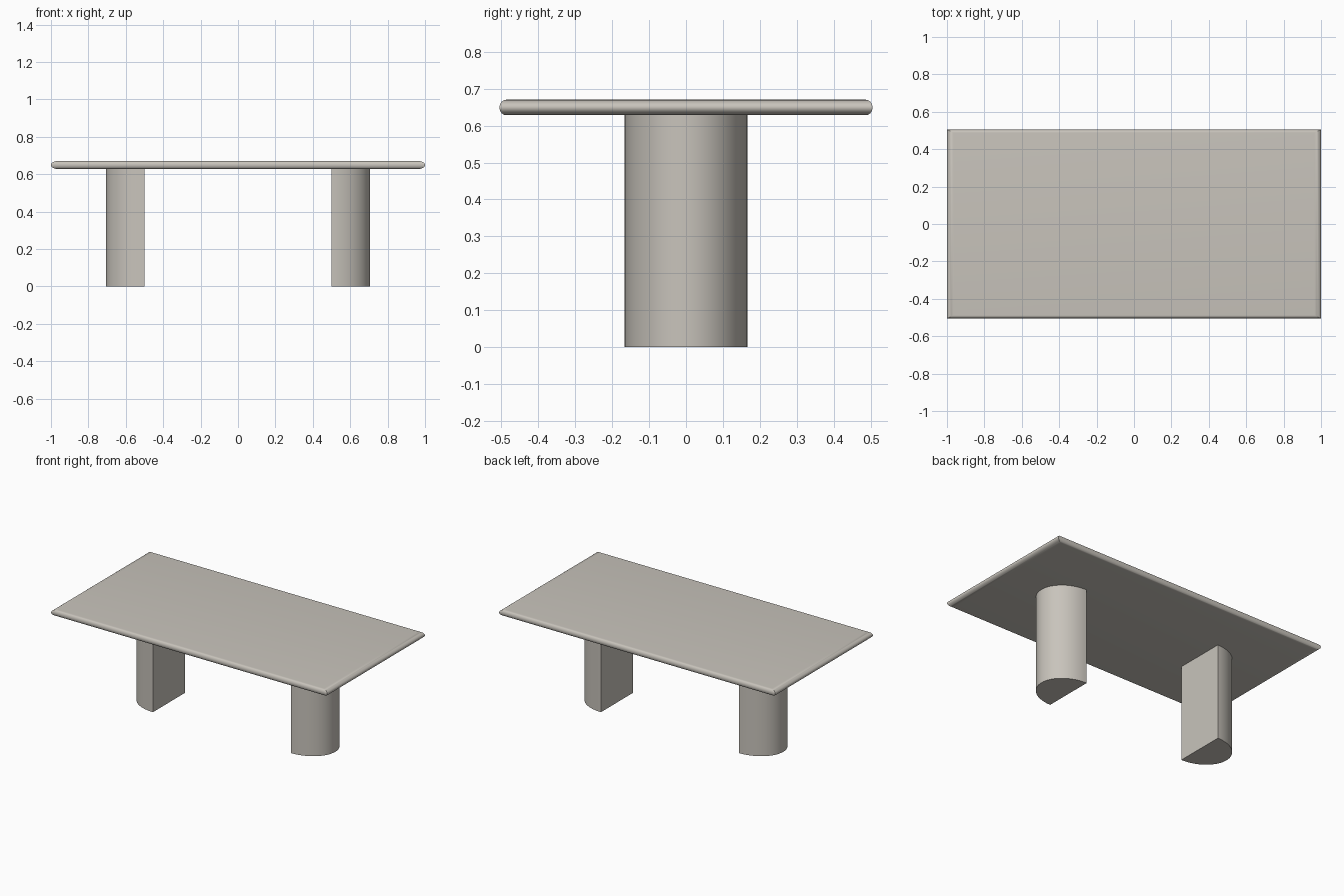
import bpy, bmesh, math

if "Cube" in bpy.data.objects:
    bpy.data.objects.remove(bpy.data.objects["Cube"])

stone = bpy.data.materials.new("warm grey")
stone.diffuse_color = (0.58, 0.55, 0.50, 1)
stone.use_nodes = True
stone.node_tree.nodes["Principled BSDF"].inputs["Base Color"].default_value = stone.diffuse_color


def loft(name, rings, angle):
    """Skin a stack of closed rings, cap both ends, smooth by angle."""
    bm = bmesh.new()
    loops = [[bm.verts.new(p) for p in ring] for ring in rings]
    n = len(loops[0])
    for low, high in zip(loops, loops[1:]):
        for i in range(n):
            j = (i + 1) % n
            bm.faces.new((low[i], low[j], high[j], high[i]))
    bm.faces.new(loops[0][::-1])
    bm.faces.new(loops[-1])
    bmesh.ops.recalc_face_normals(bm, faces=bm.faces)
    mesh = bpy.data.meshes.new(name)
    bm.to_mesh(mesh)
    bm.free()
    obj = bpy.data.objects.new(name, mesh)
    bpy.context.collection.objects.link(obj)
    mesh.materials.append(stone)
    bpy.ops.object.select_all(action='DESELECT')
    obj.select_set(True)
    bpy.context.view_layer.objects.active = obj
    bpy.ops.object.shade_smooth_by_angle(angle=math.radians(angle))
    return obj


# Table top: rectangle with sharp plan corners and a rounded edge all round
HALF_X, HALF_Y, MID_Z, HALF_T = 1.0, 0.505, 0.649, 0.021
ROUND_X, ROUND_Y, STEPS = 0.035, 0.018, 16
rings = []
for k in range(STEPS + 1):
    a = -math.pi / 2 + math.pi * k / STEPS
    x = HALF_X - ROUND_X * (1 - math.cos(a))
    y = HALF_Y - ROUND_Y * (1 - math.cos(a))
    z = MID_Z + HALF_T * math.sin(a)
    rings.append([(-x, -y, z), (x, -y, z), (x, y, z), (-x, y, z)])
loft("table_top", rings, 35)

# Legs: half-ellipse columns, flat face inward
for side, name in ((-1, "left_leg"), (1, "right_leg")):
    arc = []
    for k in range(33):
        a = -math.pi / 2 + math.pi * k / 32
        arc.append((side * (0.5 + 0.205 * math.cos(a)), 0.166 * math.sin(a)))
    loft(name, [[(x, y, z) for x, y in arc] for z in (0, 0.63)], 35)
